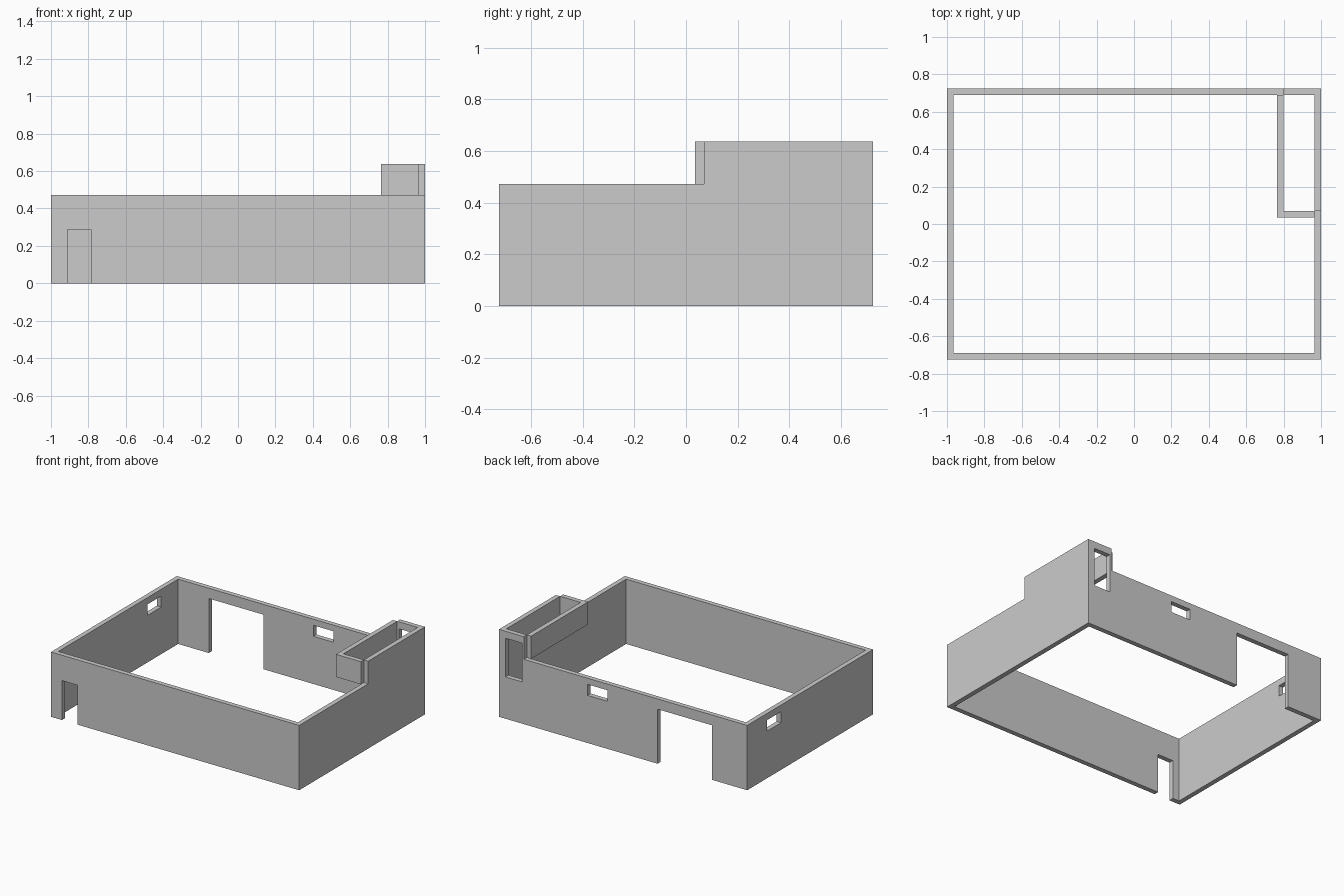
import bpy, bmesh

if "Cube" in bpy.data.objects:
    bpy.data.objects.remove(bpy.data.objects["Cube"])

X, Y = 1.0, 0.724          # outer half sizes
T = 0.035                  # wall thickness
LOW, HIGH = 0.472, 0.637   # main wall height, raised corner height
SX, SY = 0.765, 0.035      # outer corner of the raised shaft


def prism(name, outline, z0, z1):
    """Extrude a counter-clockwise floor outline from z0 to z1."""
    bm = bmesh.new()
    face = bm.faces.new([bm.verts.new((x, y, z0)) for x, y in outline])
    top = bmesh.ops.extrude_face_region(bm, geom=[face])["geom"]
    for v in top:
        if isinstance(v, bmesh.types.BMVert):
            v.co.z = z1
    bmesh.ops.recalc_face_normals(bm, faces=bm.faces)
    mesh = bpy.data.meshes.new(name)
    bm.to_mesh(mesh)
    bm.free()
    obj = bpy.data.objects.new(name, mesh)
    bpy.context.collection.objects.link(obj)
    return obj


def box(name, x0, x1, y0, y1, z0, z1):
    return prism(name, [(x0, y0), (x1, y0), (x1, y1), (x0, y1)], z0, z1)


def cut(target, *bounds):
    """Subtract a box from the target."""
    cutter = box("cutter", *bounds)
    cutter.hide_render = True
    mod = target.modifiers.new("cut", "BOOLEAN")
    mod.operation, mod.solver, mod.object = "DIFFERENCE", "EXACT", cutter
    bpy.context.view_layer.objects.active = target
    bpy.ops.object.modifier_apply(modifier=mod.name)
    bpy.data.objects.remove(cutter)


# Outer walls: hollow block, lowered everywhere except the back right corner
walls = box("outer_walls", -X, X, -Y, Y, 0, HIGH)
cut(walls, -X + T, X - T, -Y + T, Y - T, -1, 1)
cut(walls, -2, SX + T, -2, 2, LOW, 1)
cut(walls, -2, 2, -2, SY + T, LOW, 1)

BACK = (Y - 0.1, Y + 0.1)
# Front door
cut(walls, -0.912, -0.785, -Y - 0.1, -Y + 0.1, -1, 0.287)
# Wide back doorway
cut(walls, -0.718, -0.278, *BACK, -1, 0.397)
# Small back window
cut(walls, 0.125, 0.286, *BACK, 0.347, 0.427)
# Tall back window in the raised corner
cut(walls, 0.815, 0.948, *BACK, 0.304, 0.586)
# Left side window
cut(walls, -X - 0.1, -X + 0.1, 0.334, 0.495, 0.343, 0.423)

# Inner walls closing off the raised corner, hanging above the main wall height
prism("raised_corner_walls", [
    (SX, SY), (X - T, SY), (X - T, SY + T),
    (SX + T, SY + T), (SX + T, Y - T), (SX, Y - T)], LOW, HIGH)
